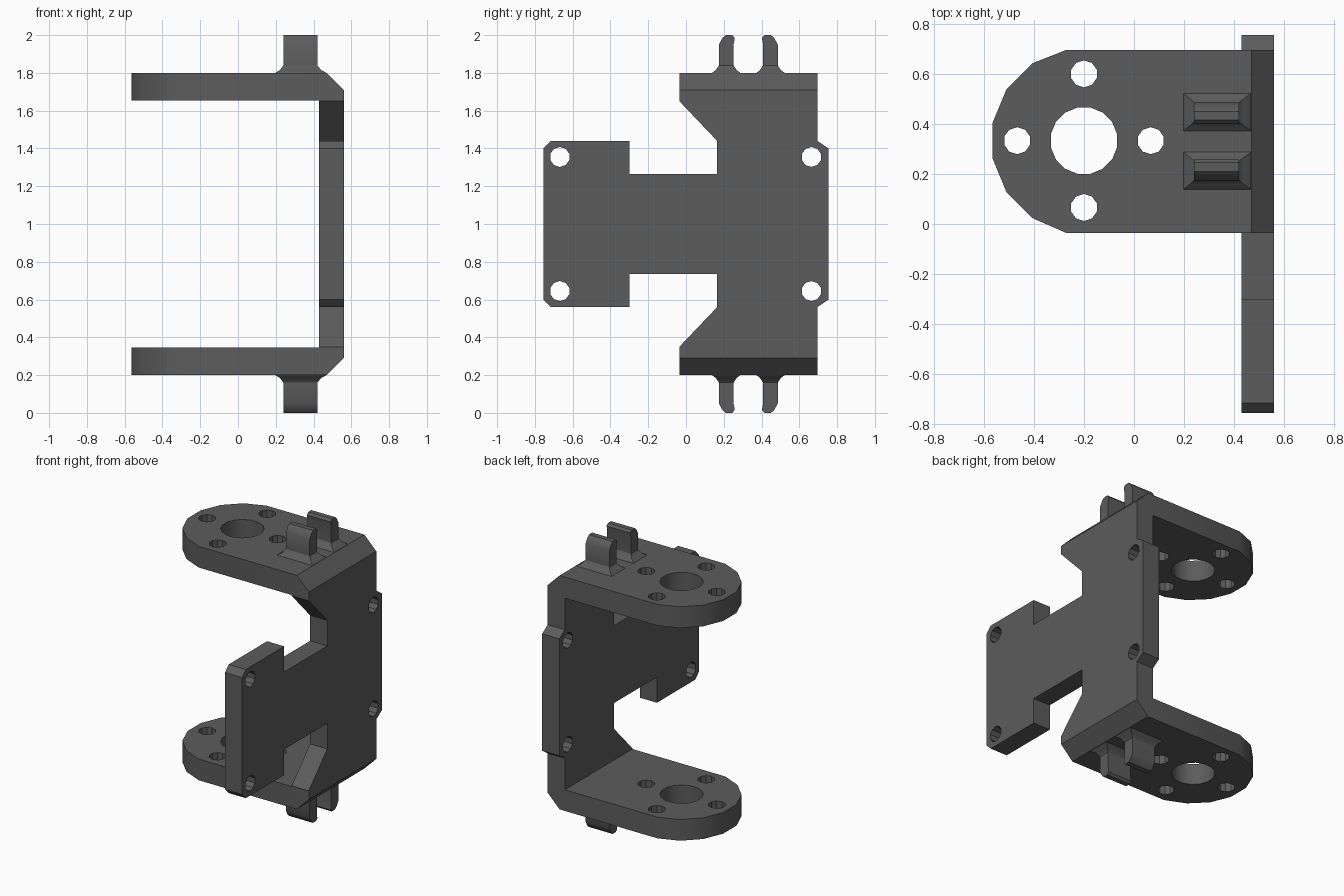
import bpy, bmesh
from math import cos, sin, pi, radians

if "Cube" in bpy.data.objects:
    bpy.data.objects.remove(bpy.data.objects["Cube"])


def loft(name, rings):
    """Closed solid through a list of vertex rings."""
    bm = bmesh.new()
    loops = [[bm.verts.new(p) for p in ring] for ring in rings]
    n = len(loops[0])
    for a, b in zip(loops, loops[1:]):
        for i in range(n):
            j = (i + 1) % n
            bm.faces.new((a[i], a[j], b[j], b[i]))
    bm.faces.new(loops[0])
    bm.faces.new(loops[-1])
    bmesh.ops.recalc_face_normals(bm, faces=bm.faces)
    mesh = bpy.data.meshes.new(name)
    bm.to_mesh(mesh)
    bm.free()
    mesh.materials.append(dark)
    ob = bpy.data.objects.new(name, mesh)
    bpy.context.collection.objects.link(ob)
    return ob


def prism(name, pts, axis, lo, hi):
    """Extrude a 2D profile along one axis (0=x, 1=y, 2=z)."""
    def place(p, d):
        v = list(p)
        v.insert(axis, d)
        return v
    return loft(name, [[place(p, d) for p in pts] for d in (lo, hi)])


def circle(u, v, r, n):
    return [(u + r * cos(2 * pi * (i + .5) / n), v + r * sin(2 * pi * (i + .5) / n)) for i in range(n)]


def combine(target, tool, operation):
    mod = target.modifiers.new(operation, 'BOOLEAN')
    mod.operation = operation
    mod.solver = 'EXACT'
    mod.object = tool
    bpy.context.view_layer.objects.active = target
    bpy.ops.object.modifier_apply(modifier=mod.name)
    bpy.data.objects.remove(tool)


dark = bpy.data.materials.new("dark_grey")
dark.diffuse_color = (.107, .107, .107, 1)
dark.use_nodes = True
dark.node_tree.nodes["Principled BSDF"].inputs["Base Color"].default_value = dark.diffuse_color

# Upright plate: lower half outline, mirrored about z = 1
half = [(-.755, .60), (-.715, .56), (-.30, .56), (-.30, .735), (.165, .735),
        (.165, .56), (-.035, .35), (-.035, .20), (.695, .20), (.695, .56), (.755, .60)]
outline = half + [(y, 2 - z) for y, z in reversed(half)]
bracket = prism("bracket", outline, 0, .43, .56)

# Horizontal arms with rounded ends
cx, cy = -.2, .333
arc = [(cx + .372 * cos(radians(101.25 + 22.5 * k)), cy + .372 * sin(radians(101.25 + 22.5 * k)))
       for k in range(8)]
arc[0], arc[-1] = (arc[0][0], .695), (arc[-1][0], -.035)
arm = [(.56, .695)] + arc + [(.56, -.035)]
for lo, hi in ((.20, .345), (1.655, 1.80)):
    combine(bracket, prism("arm", arm, 2, lo, hi), 'UNION')

# Chamfered outer corners
corner = [(.43, 1.84), (.61, 1.66), (.61, 1.84)]
for pts in (corner, [(x, 2 - z) for x, z in corner]):
    combine(bracket, prism("corner_cutter", pts, 1, -1, 1), 'DIFFERENCE')

# Screw holes through the plate
for y in (-.668, .664):
    for z in (.645, 1.355):
        combine(bracket, prism("plate_hole", circle(y, z, .053, 10), 0, .3, .7), 'DIFFERENCE')

# Hub hole and four screw holes through both arms
d = .267
for x, y, r, n in ((cx, cy, .135, 16), (cx + d, cy, .054, 10), (cx - d, cy, .054, 10),
                   (cx, cy + d, .054, 10), (cx, cy - d, .054, 10)):
    combine(bracket, prism("arm_hole", circle(x, y, r, n), 2, .1, 1.9), 'DIFFERENCE')

# Prongs with flared feet: sections are z, x0, x1, y0, y1
sections = [(1.79, .19, .475, .13, .30), (1.802, .20, .465, .14, .285), (1.815, .222, .44, .158, .268),
            (1.84, .24, .42, .174, .252), (1.95, .24, .42, .174, .252),
            (1.985, .24, .42, .193, .258), (2.0, .24, .42, .21, .245)]
for top in (True, False):
    for flip in (False, True):
        rings = []
        for z, x0, x1, y0, y1 in sections:
            z = z if top else 2 - z
            if flip:
                y0, y1 = .66 - y0, .66 - y1
            rings.append([(x0, y0, z), (x1, y0, z), (x1, y1, z), (x0, y1, z)])
        combine(bracket, loft("prong", rings), 'UNION')

# Soft shading on the rounded ends, crisp elsewhere
bpy.ops.object.select_all(action='DESELECT')
bracket.select_set(True)
bpy.context.view_layer.objects.active = bracket
bpy.ops.object.shade_smooth_by_angle(angle=radians(30))
